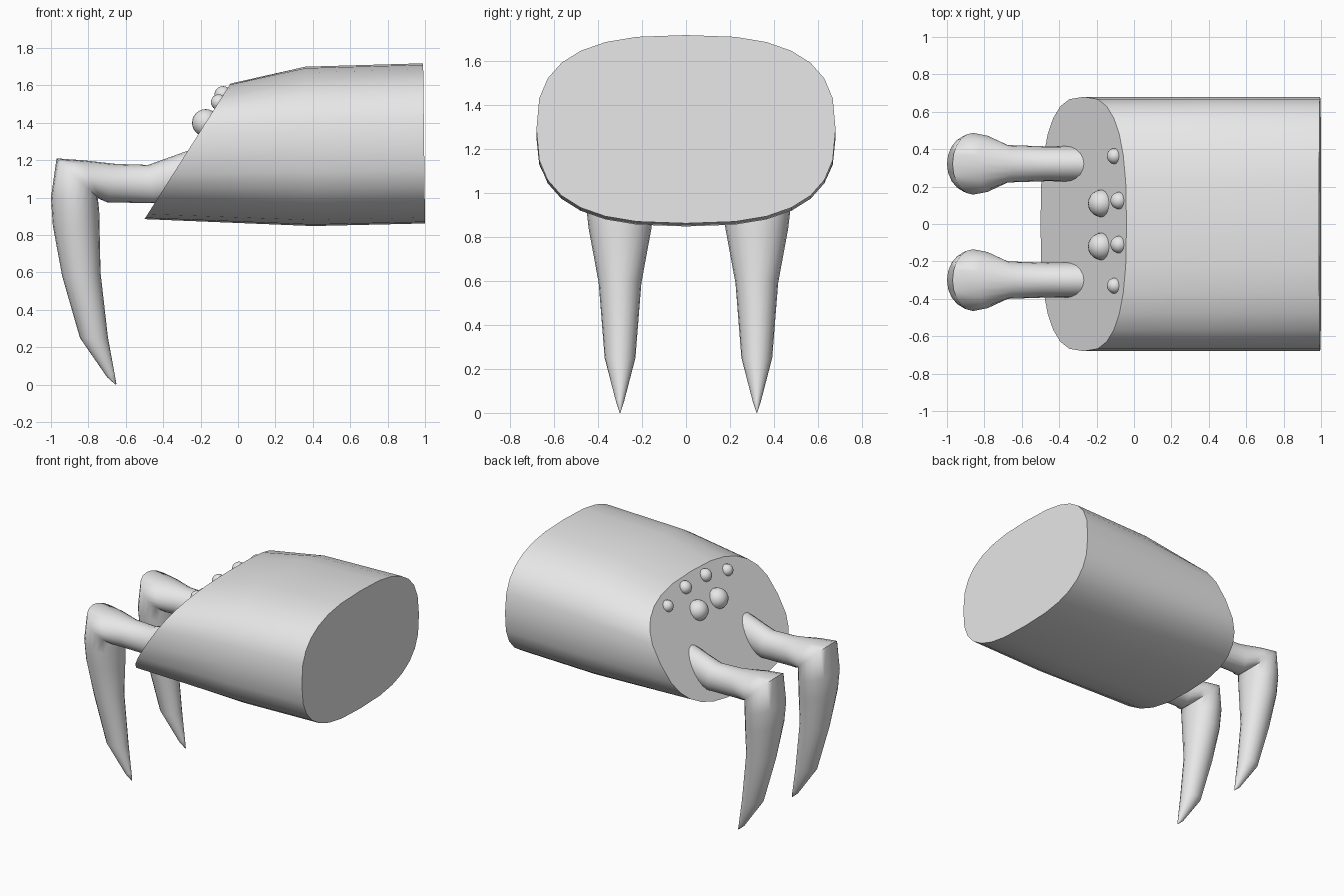
import bpy, bmesh, math

cube = bpy.data.objects.get("Cube")
if cube:
    bpy.data.objects.remove(cube, do_unlink=True)

grey = bpy.data.materials.new("plain grey")
grey.use_nodes = True
grey.diffuse_color = (0.8, 0.8, 0.8, 1)
grey.node_tree.nodes["Principled BSDF"].inputs["Base Color"].default_value = (0.8, 0.8, 0.8, 1)


def loft(name, sections, sides, power, y0=0, sharp=50):
    """Skin superellipse rings; each is (top x, top z, bottom x, bottom z, half width)."""
    bm = bmesh.new()
    rings = []
    for tx, tz, bx, bz, half in sections:
        ring = []
        for i in range(sides):
            a = 2 * math.pi * i / sides
            c, s = math.cos(a), math.sin(a)
            c = math.copysign(abs(c) ** (2 / power), c)
            s = math.copysign(abs(s) ** (2 / power), s)
            ring.append(bm.verts.new(((tx + bx) / 2 + c * (tx - bx) / 2,
                                      y0 + s * half,
                                      (tz + bz) / 2 + c * (tz - bz) / 2)))
        rings.append(ring)
    for r, q in zip(rings, rings[1:]):
        for i in range(sides):
            j = (i + 1) % sides
            bm.faces.new((r[i], r[j], q[j], q[i]))
    bm.faces.new(rings[0])
    bm.faces.new(rings[-1])
    bmesh.ops.recalc_face_normals(bm, faces=bm.faces)
    mesh = bpy.data.meshes.new(name)
    bm.to_mesh(mesh)
    bm.free()
    obj = bpy.data.objects.new(name, mesh)
    bpy.context.collection.objects.link(obj)
    finish(obj, sharp)


def finish(obj, sharp):
    obj.data.materials.append(grey)
    bpy.ops.object.select_all(action='DESELECT')
    obj.select_set(True)
    bpy.context.view_layer.objects.active = obj
    bpy.ops.object.shade_smooth_by_angle(angle=math.radians(sharp))


# Body: rounded barrel with a slanted face
loft("body", [(-0.04, 1.61, -0.5, 0.885, 0.68),
              (0.36, 1.70, 0.40, 0.848, 0.68),
              (0.99, 1.718, 1.0, 0.862, 0.68)], 28, 2.7, sharp=35)

# Fangs: arm, elbow and tapering claw
fang = [(-0.16, 1.29, -0.28, 1.00, 0.095),
        (-0.27, 1.25, -0.36, 0.975, 0.095),
        (-0.48, 1.175, -0.45, 0.97, 0.093),
        (-0.65, 1.18, -0.70, 0.975, 0.10),
        (-0.83, 1.20, -0.735, 0.99, 0.15),
        (-0.97, 1.21, -0.75, 1.00, 0.165),
        (-1.0, 1.00, -0.742, 0.93, 0.157),
        (-0.99, 0.85, -0.74, 0.83, 0.143),
        (-0.94, 0.58, -0.735, 0.60, 0.097),
        (-0.845, 0.25, -0.695, 0.25, 0.07),
        (-0.70, 0.04, -0.66, 0.06, 0.018),
        (-0.655, 0.0, -0.65, 0.005, 0.002)]
for name, y in (("left_fang", 0.322), ("right_fang", -0.30)):
    loft(name, fang, 20, 2, y, sharp=75)

# Eyes: half sunk in the slanted face
for name, x, z, r, ys in (("large_eye", -0.173, 1.40, 0.073, (0.11, -0.12)),
                          ("inner_eye", -0.08, 1.55, 0.046, (0.125, -0.11)),
                          ("outer_eye", -0.103, 1.51, 0.042, (0.363, -0.33))):
    for y in ys:
        bpy.ops.mesh.primitive_uv_sphere_add(segments=20, ring_count=12, radius=r, location=(x, y, z))
        eye = bpy.context.object
        eye.name = name
        finish(eye, 60)
